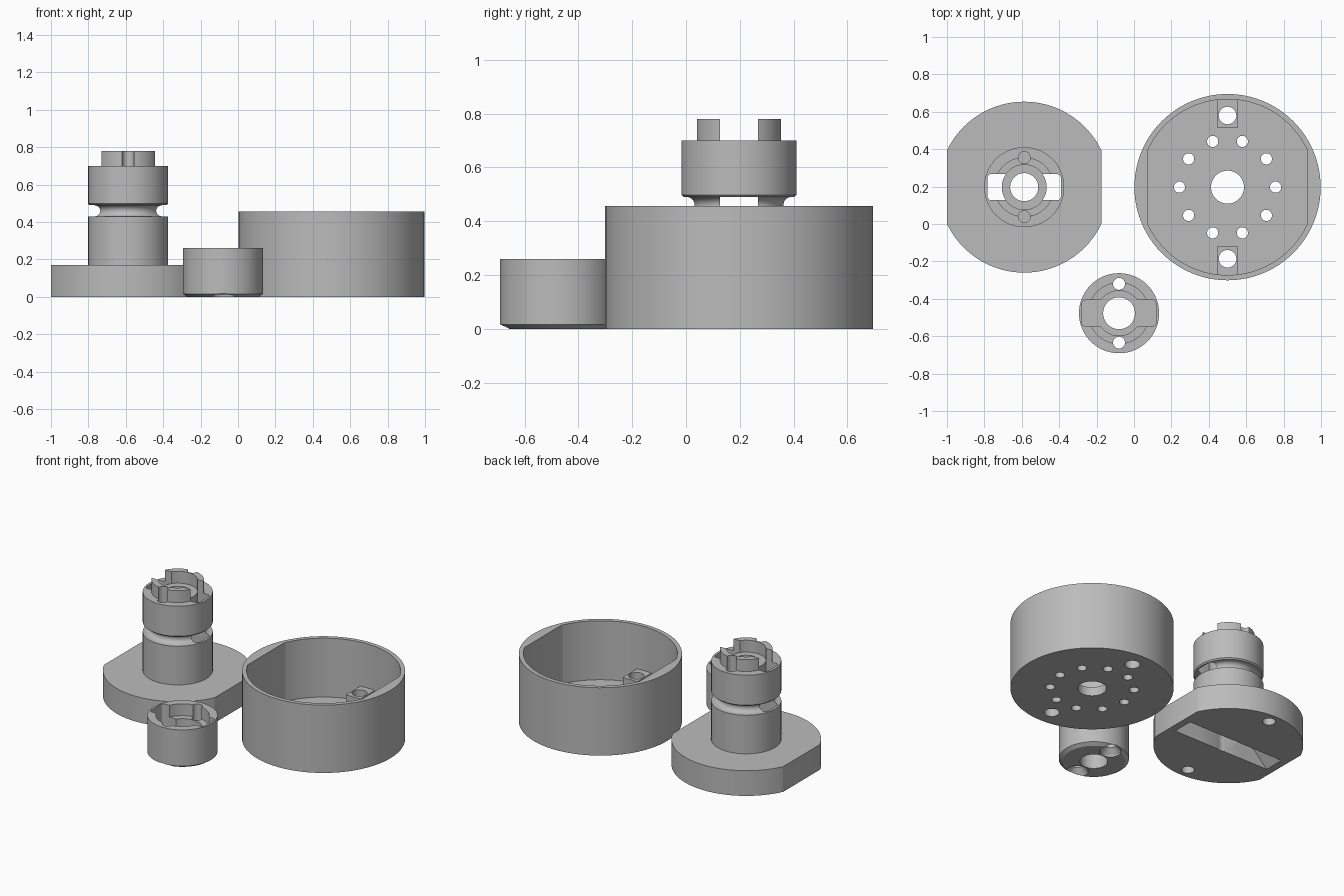
import bpy, bmesh, math

if "Cube" in bpy.data.objects:
    bpy.data.objects.remove(bpy.data.objects["Cube"])

grey = bpy.data.materials.new("plain_grey")
grey.diffuse_color = (0.50, 0.50, 0.50, 1)
grey.use_nodes = True
grey.node_tree.nodes["Principled BSDF"].inputs["Base Color"].default_value = grey.diffuse_color


def make(name, bm):
    bmesh.ops.recalc_face_normals(bm, faces=bm.faces)
    me = bpy.data.meshes.new(name)
    bm.to_mesh(me)
    bm.free()
    ob = bpy.data.objects.new(name, me)
    bpy.context.collection.objects.link(ob)
    me.materials.append(grey)
    return ob


def lathe(name, profile, x=0, y=0, seg=96):
    """Closed solid from (radius, z) points running from bottom to top."""
    bm = bmesh.new()
    rings = [[bm.verts.new((x + r * math.cos(2 * math.pi * i / seg),
                            y + r * math.sin(2 * math.pi * i / seg), z))
              for i in range(seg)] for r, z in profile]
    for a, b in zip(rings, rings[1:]):
        for i in range(seg):
            j = (i + 1) % seg
            bm.faces.new((a[i], a[j], b[j], b[i]))
    bm.faces.new(rings[0][::-1])
    bm.faces.new(rings[-1])
    return make(name, bm)


def cyl(x, y, r, z0, z1, seg=96):
    return lathe("cylinder", [(r, z0), (r, z1)], x, y, seg)


def slab(x, y, hx, hy, z0, z1, round_r=0, top_hx=None):
    """Box with optional rounded corners, or tapering to top_hx."""
    pts = []
    for k, (sx, sy) in enumerate([(1, 1), (-1, 1), (-1, -1), (1, -1)]):
        n = 6 if round_r else 0
        for i in range(n + 1):
            a = math.pi / 2 * (k + (i / n if n else 0))
            pts.append((sx * (hx - round_r) + round_r * math.cos(a),
                        sy * (hy - round_r) + round_r * math.sin(a)))
    t = (top_hx or hx) / hx
    bm = bmesh.new()
    lo = [bm.verts.new((x + px, y + py, z0)) for px, py in pts]
    hi = [bm.verts.new((x + px * t, y + py, z1)) for px, py in pts]
    bm.faces.new(lo[::-1])
    bm.faces.new(hi)
    for i in range(len(pts)):
        j = (i + 1) % len(pts)
        bm.faces.new((lo[i], lo[j], hi[j], hi[i]))
    return make("slab", bm)


def combine(ob, others, op='DIFFERENCE'):
    bpy.context.view_layer.objects.active = ob
    for c in others:
        m = ob.modifiers.new("bool", 'BOOLEAN')
        m.operation, m.object, m.solver = op, c, 'EXACT'
        bpy.ops.object.modifier_apply(modifier=m.name)
        bpy.data.objects.remove(c)
    return ob


def finish(ob, name):
    ob.name = name
    bpy.ops.object.select_all(action='DESELECT')
    ob.select_set(True)
    bpy.context.view_layer.objects.active = ob
    bpy.ops.object.shade_smooth_by_angle(angle=math.radians(25))


# Base: flatted disc with a grooved post and tab ring
bx, by = -0.587, 0.197
base = cyl(bx, by, 0.457, 0, 0.17)
combine(base, [slab(bx, by, 0.413, 0.6, -0.1, 0.3)], 'INTERSECT')
groove = [(0.195 - 0.03 * math.cos(a), 0.46 + 0.03 * math.sin(a))
          for a in [math.pi * (i / 10 - 0.5) for i in range(11)]]
post = lathe("post", [(0.214, 0.1), (0.214, 0.43)] + groove +
             [(0.206, 0.49), (0.214, 0.498), (0.214, 0.70), (0.16, 0.70), (0.16, 0.78)], bx, by)
combine(base, [post], 'UNION')
# Cross slot that leaves a tube in the upper head
slot = slab(bx, by, 0.196, 0.07, -0.1, 0.9, 0.02)
combine(slot, [cyl(bx, by, 0.12, 0.49, 0.70)])
combine(base, [slot, slab(bx, by, 0.365, 0.07, -0.001, 0.17, 0, 0.19),
               cyl(bx, by, 0.12, 0.70, 0.9), cyl(bx, by, 0.075, -0.1, 0.9)])
for s in (-1, 1):
    combine(base, [cyl(bx, by + s * 0.158, 0.032, 0.60, 0.9, 32),
                   cyl(bx, by + s * 0.385, 0.04, -0.1, 0.11, 32)])
finish(base, "slotted_base_post")

# Drum: open cup with flats inside, screw bosses and a ring of holes
dx, dy = 0.5, 0.197
drum = cyl(dx, dy, 0.498, 0, 0.457)
cavity = cyl(dx, dy, 0.47, 0.06, 0.6)
combine(cavity, [slab(dx, dy, 0.428, 0.6, 0, 0.7)], 'INTERSECT')
combine(cavity, [slab(dx, dy + s * 0.415, 0.054, 0.1, 0, 0.16) for s in (-1, 1)])
combine(drum, [cavity, cyl(dx, dy, 0.088, -0.1, 0.3)])
combine(drum, [cyl(dx, dy + s * 0.383, 0.047, -0.1, 0.3, 40) for s in (-1, 1)])
combine(drum, [cyl(dx + 0.257 * math.cos(math.radians(36 * i)),
                   dy + 0.257 * math.sin(math.radians(36 * i)), 0.03, -0.1, 0.2, 32)
               for i in range(10)])
finish(drum, "drum_cup")

# Cap: small stepped socket with countersunk pin holes
cx, cy = -0.08, -0.477
cap = lathe("cap", [(0.19, 0), (0.214, 0.016), (0.214, 0.26)], cx, cy)
combine(cap, [cyl(cx, cy, 0.163, 0.18, 0.4), cyl(cx, cy, 0.12, 0.10, 0.4),
              slab(cx, cy, 0.198, 0.07, 0.10, 0.4, 0.02),
              cyl(cx, cy, 0.085, -0.1, 0.4)])
for s in (-1, 1):
    combine(cap, [cyl(cx, cy + s * 0.157, 0.032, -0.1, 0.4, 32),
                  lathe("sink", [(0.068, -0.01), (0.065, 0.01), (0.032, 0.045)],
                        cx, cy + s * 0.157, 40)])
finish(cap, "socket_cap")
